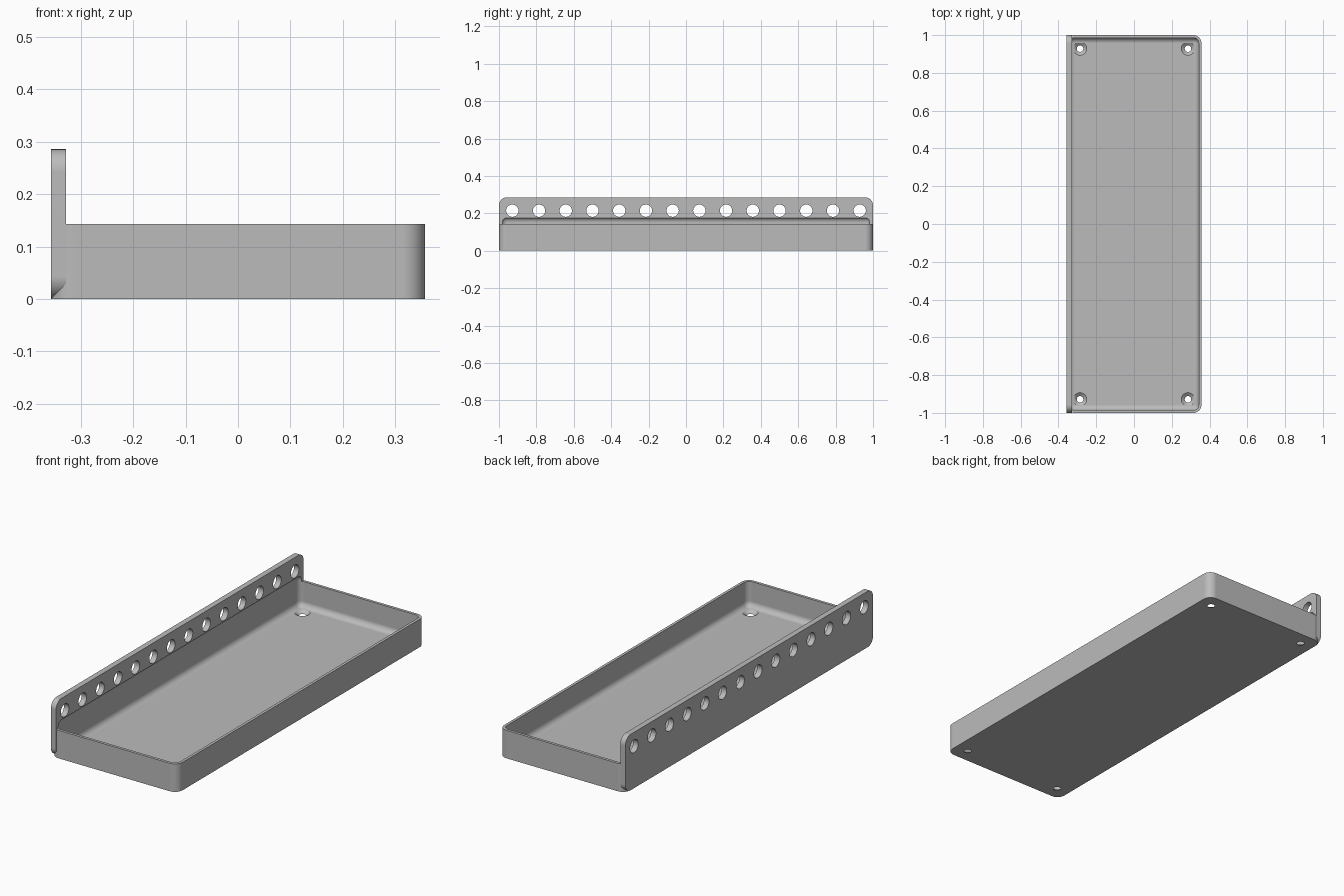
import bpy, bmesh, math
from mathutils import Matrix

default = bpy.data.objects.get("Cube")
if default:
    bpy.data.objects.remove(default, do_unlink=True)

MM = 2 / 140                     # the tray is 140 units long
W, L, H = 50 * MM, 140 * MM, 10 * MM
PLATE_T, PLATE_H = 2 * MM, 20 * MM
WALL, OUTER_R, INNER_R = MM, 3 * MM, 2 * MM

grey = bpy.data.materials.new("light grey")
grey.use_nodes = True
colour = (0.5, 0.5, 0.5, 1)
grey.diffuse_color = colour
grey.node_tree.nodes["Principled BSDF"].inputs["Base Color"].default_value = colour


def finish(bm, name):
    mesh = bpy.data.meshes.new(name)
    bm.normal_update()
    bm.to_mesh(mesh)
    bm.free()
    mesh.materials.append(grey)
    obj = bpy.data.objects.new(name, mesh)
    bpy.context.collection.objects.link(obj)
    return obj


def rounded_box(name, low, high, radius, axis=None):
    """Box with edges along one axis rounded, or all edges if axis is None."""
    bm = bmesh.new()
    bmesh.ops.create_cube(bm, size=1)
    for v in bm.verts:
        for i in range(3):
            v.co[i] = low[i] if v.co[i] < 0 else high[i]
    edges = [e for e in bm.edges if axis is None
             or abs((e.verts[0].co - e.verts[1].co)[axis]) > 1e-4]
    bmesh.ops.bevel(bm, geom=edges, offset=radius, segments=10,
                    profile=0.5, affect='EDGES')
    return finish(bm, name)


def round_cutters(name, centres, r1, r2, depth, turn):
    bm = bmesh.new()
    for c in centres:
        bmesh.ops.create_cone(bm, cap_ends=True, segments=40, radius1=r1,
                              radius2=r2, depth=depth,
                              matrix=Matrix.Translation(c) @ turn)
    return finish(bm, name)


def combine(target, other, operation):
    mod = target.modifiers.new(operation.title(), 'BOOLEAN')
    mod.object, mod.operation, mod.solver = other, operation, 'EXACT'
    bpy.context.view_layer.objects.active = target
    bpy.ops.object.modifier_apply(modifier=mod.name)
    bpy.data.objects.remove(other, do_unlink=True)


# Tray body and the upright mounting plate along its right side
tray = rounded_box("tray_with_mounting_plate", (-W / 2, -L / 2, 0),
                   (W / 2, L / 2, H), OUTER_R, axis=2)
plate = rounded_box("mounting_plate", (-W / 2, -L / 2, 0),
                    (-W / 2 + PLATE_T, L / 2, PLATE_H), OUTER_R, axis=0)
combine(tray, plate, 'UNION')

# Hollow with filleted floor, cutting slightly into the plate
hollow = rounded_box("hollow", (-W / 2 + WALL, -L / 2 + WALL, WALL),
                     (W / 2 - WALL, L / 2 - WALL, 12.6 * MM), INNER_R)
combine(tray, hollow, 'DIFFERENCE')

# Row of holes through the plate
row = [(-W / 2 + PLATE_T / 2, (i - 6.5) * 10 * MM, 15 * MM) for i in range(14)]
combine(tray, round_cutters("plate_holes", row, 2.3 * MM, 2.3 * MM, 4 * MM,
                            Matrix.Rotation(math.pi / 2, 4, 'Y')), 'DIFFERENCE')

# Countersunk screw holes in the floor corners
corners = [(x * 20 * MM, y * 65 * MM, WALL / 2) for x in (-1, 1) for y in (-1, 1)]
flat = Matrix.Identity(4)
combine(tray, round_cutters("screw_holes", corners, 1.2 * MM, 1.2 * MM,
                            4 * MM, flat), 'DIFFERENCE')
combine(tray, round_cutters("countersinks", corners, 1.2 * MM, 2.5 * MM,
                            1.02 * WALL, flat), 'DIFFERENCE')

# Smooth fillets, crisp edges
bpy.ops.object.select_all(action='DESELECT')
tray.select_set(True)
bpy.context.view_layer.objects.active = tray
bpy.ops.object.shade_smooth_by_angle(angle=math.radians(25))
weighted = tray.modifiers.new("Weighted Normals", 'WEIGHTED_NORMAL')
weighted.keep_sharp = True
